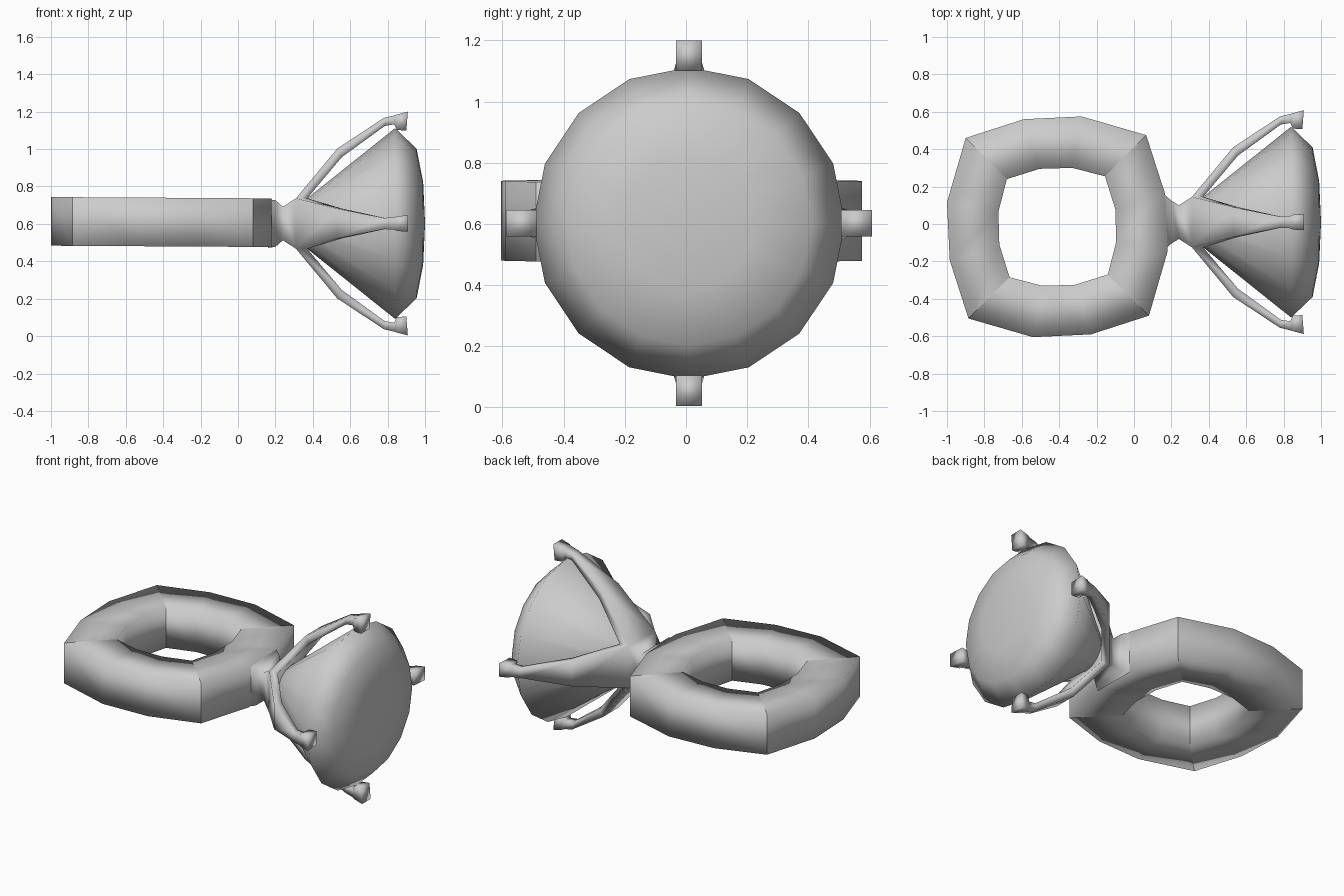
import bpy
import bmesh
from math import pi
from mathutils import Matrix, Vector

cube = bpy.data.objects.get("Cube")
if cube:
    bpy.data.objects.remove(cube, do_unlink=True)

grey = bpy.data.materials.new("light grey")
grey.use_nodes = True
colour = (0.6, 0.6, 0.6, 1)
grey.diffuse_color = colour
grey.node_tree.nodes["Principled BSDF"].inputs["Base Color"].default_value = colour


def finish(bm, name):
    """Clean the mesh, shade it smooth and link it as an object."""
    bmesh.ops.remove_doubles(bm, verts=bm.verts, dist=0.0005)
    bmesh.ops.recalc_face_normals(bm, faces=bm.faces)
    for face in bm.faces:
        face.smooth = True
    mesh = bpy.data.meshes.new(name)
    bm.to_mesh(mesh)
    bm.free()
    mesh.materials.append(grey)
    obj = bpy.data.objects.new(name, mesh)
    bpy.context.collection.objects.link(obj)
    return obj


def bridge(bm, a, b):
    """Join two closed loops of vertices with quads."""
    n = len(a)
    return [bm.faces.new((a[i], a[(i + 1) % n], b[(i + 1) % n], b[i])) for i in range(n)]


# Band: a rounded square with a square section, one side repeated four times
centre = Vector((-0.41, -0.015, 0.61))
half_height = 0.13
outer_side = [(-0.49, 0.475), (-0.18, 0.575), (0.13, 0.59)]
inner_side = [(-0.27, 0.255), (-0.095, 0.31), (0.08, 0.315)]
bm = bmesh.new()
loops = []
for quarter in range(4):
    turn = Matrix.Rotation(-quarter * pi / 2, 3, 'Z')
    for outer, inner in zip(outer_side, inner_side):
        loop = []
        for (x, y), z in ((outer, -1), (outer, 1), (inner, 1), (inner, -1)):
            p = turn @ Vector((x, y, z * half_height))
            p.z -= 0.006 * p.x
            loop.append(bm.verts.new(centre + p))
        loops.append(loop)
for i, loop in enumerate(loops):
    bridge(bm, loop, loops[(i + 1) % len(loops)])
# Crisp seams at the four corners
for loop in loops[::3]:
    for a, b in zip(loop, loop[1:] + loop[:1]):
        bm.edges.get((a, b)).smooth = False
finish(bm, "band")

# Setting: a pinched square neck that splits into four prongs
axis = Vector((0, 0.01, 0.602))
bm = bmesh.new()
neck = [(0.16, 0.15, 0.13), (0.2, 0.115, 0.125), (0.24, 0.09, 0.09), (0.31, 0.135, 0.135)]
previous = None
for x, y, z in neck:
    loop = [bm.verts.new(axis + Vector((x, sy * y, sz * z)))
            for sy, sz in ((-1, -1), (1, -1), (1, 1), (-1, 1))]
    if previous:
        bridge(bm, previous, loop)
    previous = loop
bm.faces.new([bm.verts.new(axis + Vector((0.37, sy * 0.135, sz * 0.135)))
              for sy, sz in ((-1, -1), (1, -1), (1, 1), (-1, 1))])

# Prong sections: outer point (x, r), inner point (x, r), half width
prong = [((0.31, 0.135), (0.37, 0.135), 0.135),
         ((0.53, 0.4), (0.555, 0.355), 0.08),
         ((0.78, 0.565), (0.785, 0.522), 0.03),
         ((0.835, 0.578), (0.835, 0.53), 0.033),
         ((0.85, 0.583), (0.85, 0.5), 0.04),
         ((0.908, 0.598), (0.9, 0.497), 0.043)]
for quarter in range(4):
    turn = Matrix.Rotation(quarter * pi / 2, 3, 'X')
    previous = None
    for (xo, ro), (xi, ri), w in prong:
        corners = ((xo, -w, ro), (xo, w, ro), (xi, w, ri), (xi, -w, ri))
        loop = [bm.verts.new(axis + turn @ Vector(c)) for c in corners]
        if previous:
            bridge(bm, previous, loop)
        previous = loop
    bm.faces.new(previous)
finish(bm, "neck_and_prongs")

# Gem: a turned cone with a low domed front
bm = bmesh.new()
profile = [(0.24, 0), (0.37, 0.135), (0.84, 0.51), (0.955, 0.4), (0.99, 0.22), (1, 0)]
points = [bm.verts.new(axis + Vector((x, 0, r))) for x, r in profile]
edges = [bm.edges.new(pair) for pair in zip(points, points[1:])]
bmesh.ops.spin(bm, geom=points + edges, cent=axis, axis=(1, 0, 0),
               angle=2 * pi, steps=16, use_duplicate=False)
finish(bm, "gem")
